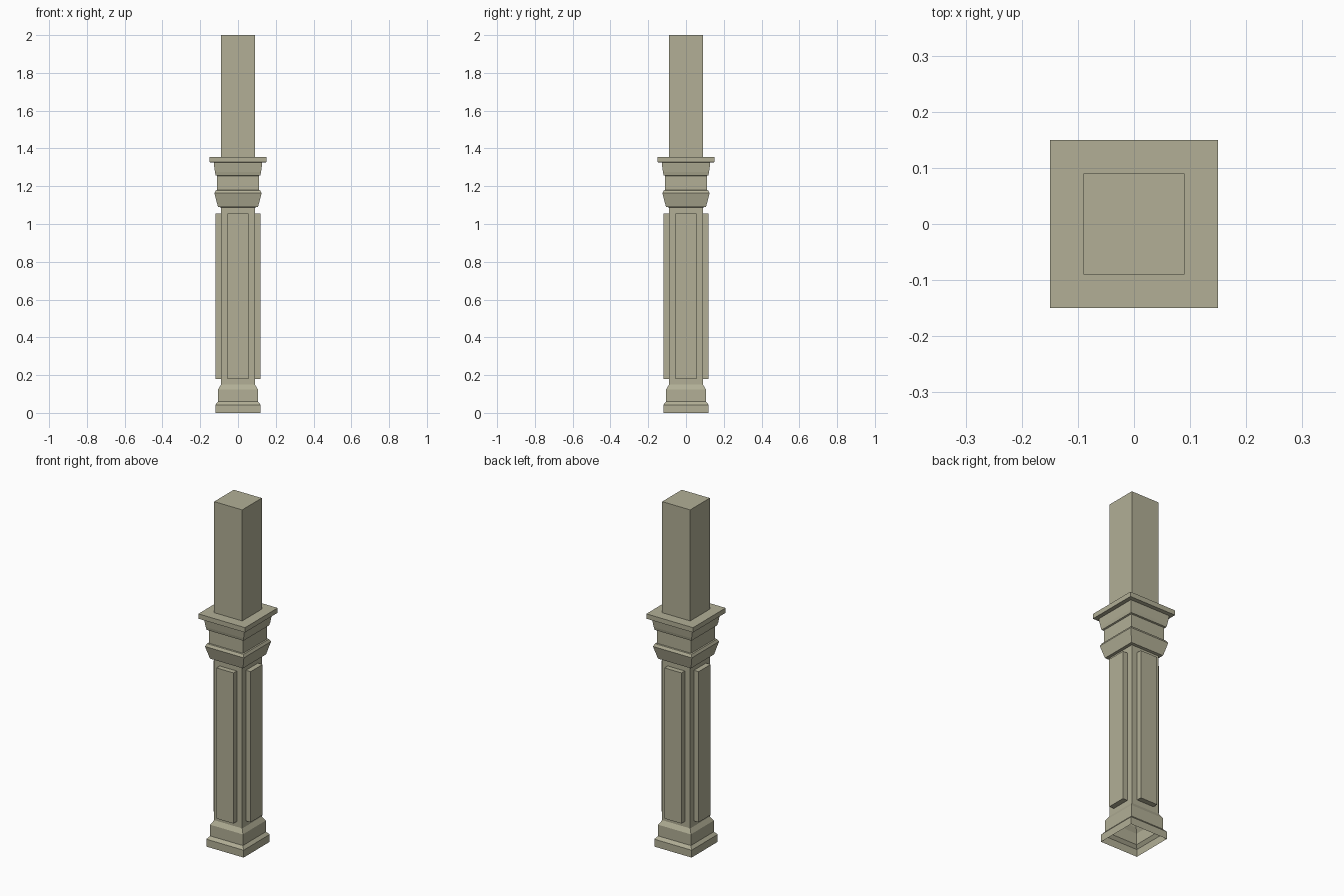
import bpy, bmesh, math
from mathutils import Matrix, Vector

if "Cube" in bpy.data.objects:
    bpy.data.objects.remove(bpy.data.objects["Cube"])

stone = bpy.data.materials.new("warm grey stone")
stone.diffuse_color = (0.445, 0.429, 0.305, 1)
stone.use_nodes = True
stone.node_tree.nodes["Principled BSDF"].inputs["Base Color"].default_value = stone.diffuse_color


def finish(bm, name):
    mesh = bpy.data.meshes.new(name)
    bm.to_mesh(mesh)
    bm.free()
    mesh.materials.append(stone)
    obj = bpy.data.objects.new(name, mesh)
    bpy.context.collection.objects.link(obj)
    return obj


# Square post: (half width, height) profile, open underneath, capped on top
profile = [
    (0.12, 0.0), (0.12, 0.043), (0.105, 0.06), (0.105, 0.125), (0.09, 0.15),   # base
    (0.09, 1.088), (0.106, 1.09), (0.125, 1.163), (0.117, 1.178),              # flared collar
    (0.11, 1.18), (0.11, 1.255), (0.118, 1.258), (0.122, 1.275),               # neck
    (0.128, 1.32), (0.128, 1.325), (0.15, 1.327), (0.15, 1.355),               # cap slab
    (0.09, 1.355), (0.09, 2.0),                                                # upper shaft
]
bm = bmesh.new()
rings = [[bm.verts.new((sx * r, sy * r, z))
          for sx, sy in ((-1, -1), (1, -1), (1, 1), (-1, 1))]
         for r, z in profile]
for low, high in zip(rings, rings[1:]):
    for i in range(4):
        j = (i + 1) % 4
        bm.faces.new((low[i], low[j], high[j], high[i]))
bm.faces.new(rings[-1])
finish(bm, "post")

# Raised panel on each side of the shaft, back left open against the post
for k, side in enumerate(("front", "right", "back", "left")):
    bm = bmesh.new()
    bmesh.ops.create_cube(bm, size=1)
    bmesh.ops.delete(bm, geom=[f for f in bm.faces if f.normal.y > 0.5],
                     context='FACES_ONLY')
    bmesh.ops.scale(bm, vec=(0.11, 0.03, 0.875), verts=bm.verts)
    bmesh.ops.translate(bm, vec=Vector((0, -0.105, 0.6175)), verts=bm.verts)
    bmesh.ops.rotate(bm, cent=(0, 0, 0), verts=bm.verts,
                     matrix=Matrix.Rotation(k * math.pi / 2, 3, 'Z'))
    finish(bm, side + "_panel")
